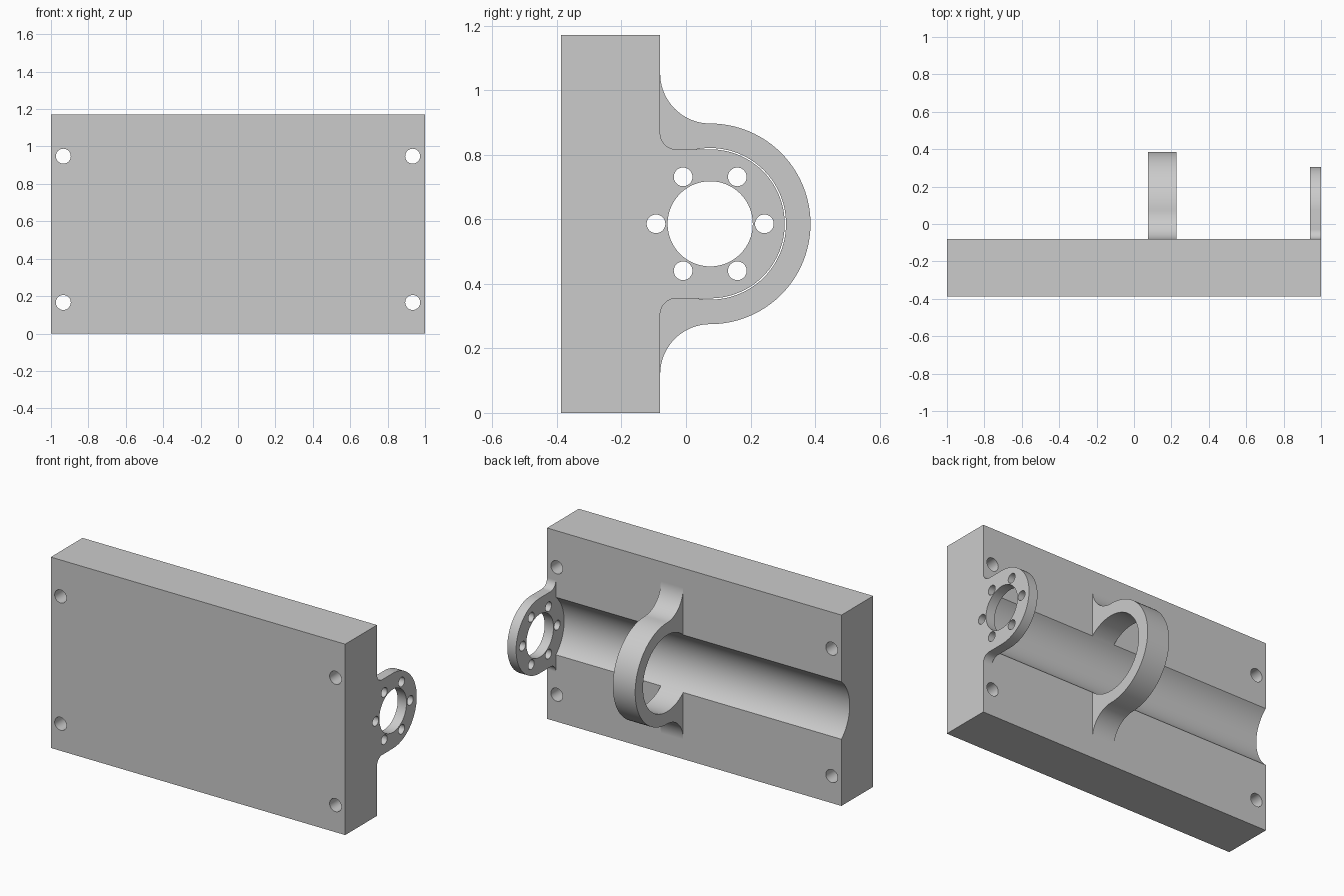
import bpy, bmesh, math
from math import pi, sin, cos

cube = bpy.data.objects.get("Cube")
if cube:
    bpy.data.objects.remove(cube, do_unlink=True)

H = 1.172                    # plate height
FRONT, BACK = -0.388, -0.08  # plate faces
CY, CZ = 0.075, H / 2        # axis of the channel
SEG = 96

grey = bpy.data.materials.new("light grey")
grey.use_nodes = True
colour = (0.6, 0.6, 0.6, 1)
grey.diffuse_color = colour
grey.node_tree.nodes["Principled BSDF"].inputs["Base Color"].default_value = colour


def prism(name, points, start, end, axis="x"):
    """Extrude a closed outline, (y, z) along x or (x, z) along y."""
    bm = bmesh.new()
    place = (lambda p: (start, p[0], p[1])) if axis == "x" else (lambda p: (p[0], start, p[1]))
    face = bm.faces.new([bm.verts.new(place(p)) for p in points])
    new = bmesh.ops.extrude_face_region(bm, geom=[face])["geom"]
    d = end - start
    bmesh.ops.translate(bm, verts=[v for v in new if isinstance(v, bmesh.types.BMVert)],
                        vec=(d, 0, 0) if axis == "x" else (0, d, 0))
    bmesh.ops.recalc_face_normals(bm, faces=bm.faces)
    mesh = bpy.data.meshes.new(name)
    bm.to_mesh(mesh)
    bm.free()
    mesh.materials.append(grey)
    obj = bpy.data.objects.new(name, mesh)
    bpy.context.collection.objects.link(obj)
    return obj


def arc(cy, cz, r, a0, a1, n):
    return [(cy + r * cos(a0 + (a1 - a0) * i / n), cz + r * sin(a0 + (a1 - a0) * i / n))
            for i in range(n + 1)]


def circle(cy, cz, r, n=SEG):
    return arc(cy, cz, r, 0, 2 * pi, n)[:-1]


def lug(r, fillet):
    """Rounded lug outline, flared into the plate by concave fillets."""
    upper = arc(CY, CZ, r, 0, pi / 2, SEG // 4)
    flare = arc(BACK + fillet, CZ + r + fillet, fillet, -pi / 2, -pi, 20)
    if abs(flare[0][0] - upper[-1][0]) < 1e-4:
        flare = flare[1:]
    half = upper + flare + [(BACK - 0.02, CZ + r + fillet)]
    return half + [(y, 2 * CZ - z) for y, z in reversed(half[1:])]


def combine(base, tool, operation):
    mod = base.modifiers.new(operation, "BOOLEAN")
    mod.operation, mod.solver, mod.object = operation, "EXACT", tool
    bpy.context.view_layer.objects.active = base
    bpy.ops.object.modifier_apply(modifier=mod.name)
    bpy.data.objects.remove(tool, do_unlink=True)


# Plate with the middle bracket, bored by the long channel
body = prism("mounting_plate", [(FRONT, 0), (BACK, 0), (BACK, H), (FRONT, H)], -1, 1)
combine(body, prism("bracket", lug(0.311, CY - BACK), 0.075, 0.227), "UNION")
combine(body, prism("channel", circle(CY, CZ, 0.235), -1.1, 0.94), "DIFFERENCE")

# End flange with its bore and ring of bolt holes
combine(body, prism("flange", lug(0.231, 0.05), 0.94, 1), "UNION")
combine(body, prism("bore", circle(CY, CZ, 0.132), 0.9, 1.1), "DIFFERENCE")
for i in range(6):
    a = i * pi / 3
    hole = circle(CY + 0.168 * cos(a), CZ + 0.168 * sin(a), 0.029, 32)
    combine(body, prism("bolt_hole", hole, 0.9, 1.1), "DIFFERENCE")

# Corner holes through the plate
for x in (-0.934, 0.934):
    for z in (0.166, 0.948):
        combine(body, prism("corner_hole", circle(x, z, 0.04, 32), -0.5, 0.0, "y"), "DIFFERENCE")

# Smooth curved walls, crisp edges
bpy.ops.object.select_all(action="DESELECT")
body.select_set(True)
bpy.context.view_layer.objects.active = body
bpy.ops.object.shade_smooth_by_angle(angle=math.radians(30))
body.modifiers.new("even_shading", "WEIGHTED_NORMAL").keep_sharp = True
